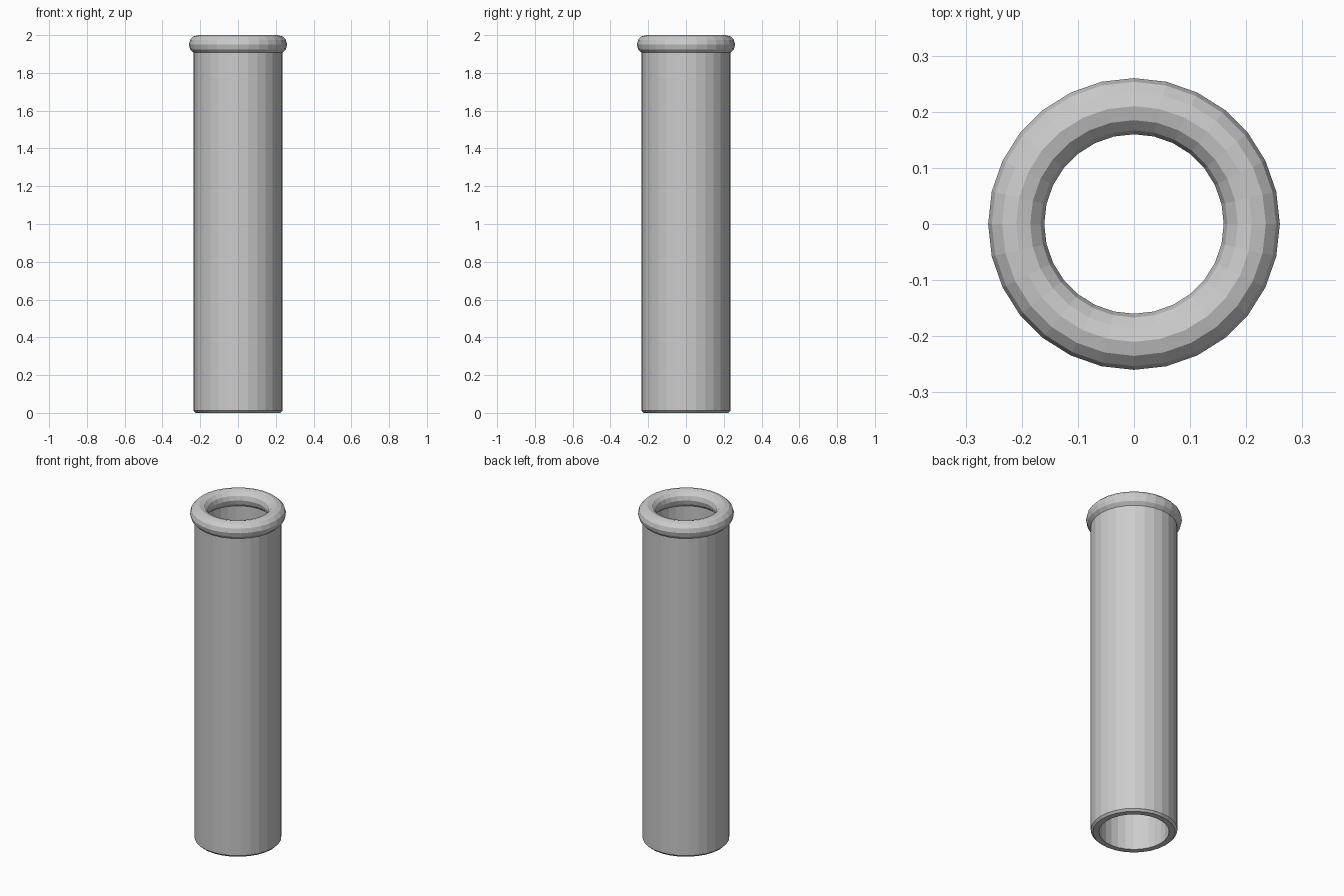
import bpy, bmesh, math

if "Cube" in bpy.data.objects:
    bpy.data.objects.remove(bpy.data.objects["Cube"])

SIDES = 28


def lathe(name, profile):
    """Revolve a closed (radius, z) profile around the z axis."""
    bm = bmesh.new()
    rings = []
    for i in range(SIDES):
        a = 2 * math.pi * i / SIDES
        rings.append([bm.verts.new((r * math.cos(a), r * math.sin(a), z)) for r, z in profile])
    n = len(profile)
    for i in range(SIDES):
        a, b = rings[i], rings[(i + 1) % SIDES]
        for j in range(n):
            k = (j + 1) % n
            bm.faces.new((a[j], b[j], b[k], a[k]))
    bmesh.ops.recalc_face_normals(bm, faces=bm.faces)
    mesh = bpy.data.meshes.new(name)
    bm.to_mesh(mesh)
    bm.free()
    obj = bpy.data.objects.new(name, mesh)
    bpy.context.collection.objects.link(obj)
    return obj


# Hollow tube with a small chamfer on the lower outside edge
lathe("tube", [(0.19, 0), (0.223, 0), (0.235, 0.012), (0.235, 1.95), (0.19, 1.95)])

# Rounded rim ring around the top opening
steps = [2 * math.pi * i / 12 for i in range(12)]
lathe("rim", [(0.21 + 0.05 * math.cos(t), 1.95 + 0.05 * math.sin(t)) for t in steps])
